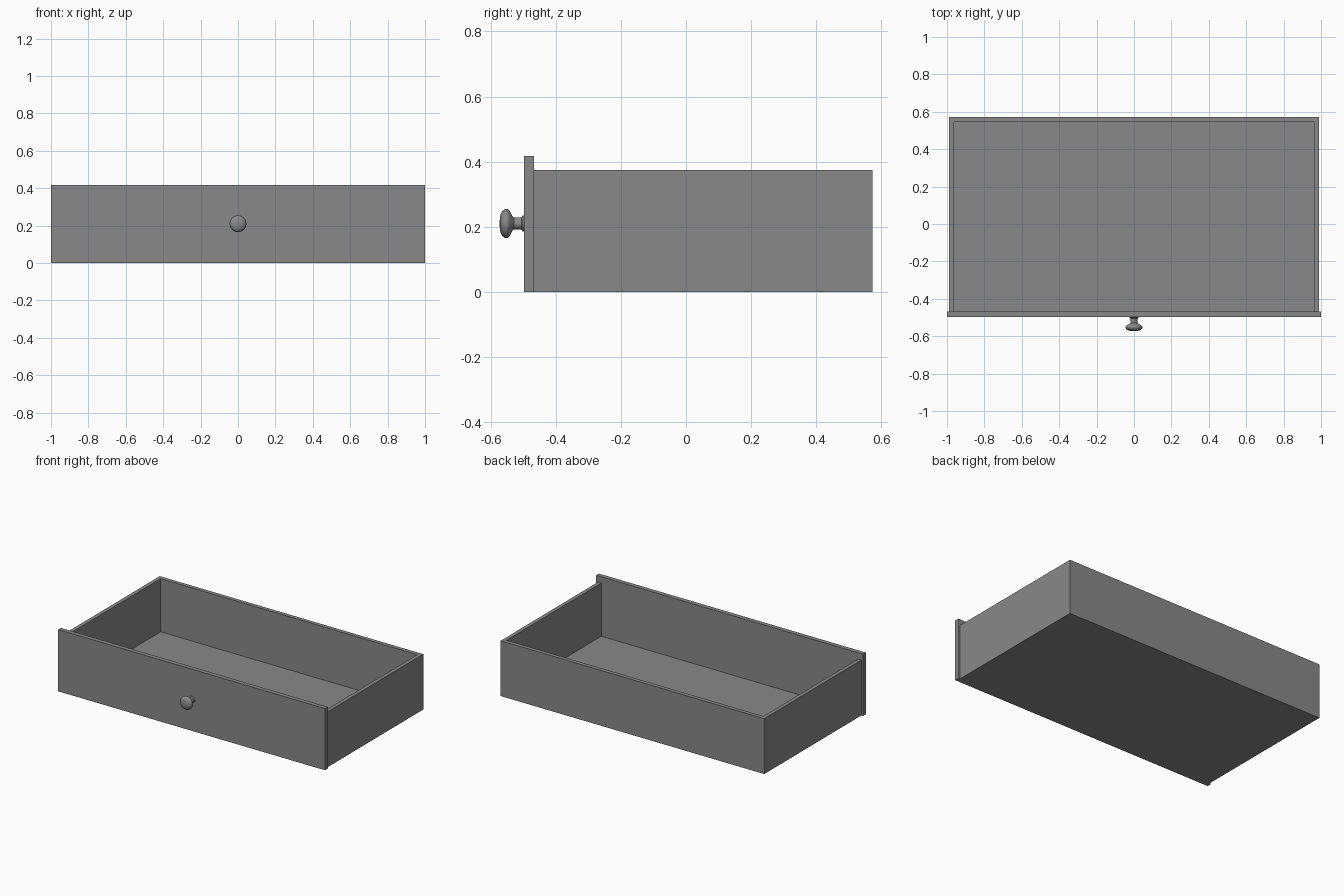
import bpy
import bmesh
import math
from mathutils import Matrix, Vector

default = bpy.data.objects.get("Cube")
if default:
    bpy.data.objects.remove(default, do_unlink=True)

grey = bpy.data.materials.new("plain grey")
grey.use_nodes = True
colour = (0.25, 0.25, 0.25, 1)
grey.diffuse_color = colour
grey.node_tree.nodes["Principled BSDF"].inputs["Base Color"].default_value = colour


def add_object(name, bm):
    bmesh.ops.recalc_face_normals(bm, faces=bm.faces)
    mesh = bpy.data.meshes.new(name)
    bm.to_mesh(mesh)
    bm.free()
    mesh.materials.append(grey)
    obj = bpy.data.objects.new(name, mesh)
    bpy.context.collection.objects.link(obj)
    return obj


def board(name, low, high):
    """Flat board spanning two opposite corners."""
    low, high = Vector(low), Vector(high)
    bm = bmesh.new()
    place = Matrix.Translation((low + high) / 2) @ Matrix.Diagonal((*(high - low), 1))
    bmesh.ops.create_cube(bm, size=1, matrix=place)
    return add_object(name, bm)


def turned(name, profile, centre_z, sides):
    """Spin (radius, y) points around a front-to-back axis."""
    bm = bmesh.new()
    verts = [bm.verts.new((r, y, centre_z)) for r, y in profile]
    edges = [bm.edges.new(pair) for pair in zip(verts, verts[1:])]
    bmesh.ops.spin(bm, geom=verts + edges, cent=(0, 0, centre_z), axis=(0, 1, 0),
                   angle=math.tau, steps=sides)
    bmesh.ops.remove_doubles(bm, verts=bm.verts, dist=0.0002)
    return add_object(name, bm)


# Drawer box dimensions
outer, inner = 0.988, 0.962
panel_front, panel_back = -0.497, -0.467
back, back_inside = 0.573, 0.546
wall_top, floor_top = 0.375, 0.015

# Front panel, wider and taller than the box
board("front_panel", (-1, panel_front, 0), (1, panel_back, 0.418))

# Side walls, back wall and floor
for name, side in (("left_wall", 1), ("right_wall", -1)):
    xs = sorted((side * inner, side * outer))
    board(name, (xs[0], panel_back, 0), (xs[1], back, wall_top))
board("back_wall", (-inner, back_inside, 0), (inner, back, wall_top))
board("floor", (-inner, panel_back, 0), (inner, back_inside, floor_top))

# Round knob: flange, stem and domed head
knob = turned("knob", [
    (0.025, -0.496), (0.025, -0.501), (0.019, -0.505), (0.018, -0.528),
    (0.024, -0.534), (0.040, -0.542), (0.045, -0.549), (0.045, -0.555),
    (0.038, -0.565), (0.024, -0.571), (0, -0.573)], 0.21, 24)

# Smooth shading on the knob only
bpy.ops.object.select_all(action="DESELECT")
knob.select_set(True)
bpy.context.view_layer.objects.active = knob
bpy.ops.object.shade_smooth_by_angle(angle=math.radians(40))
